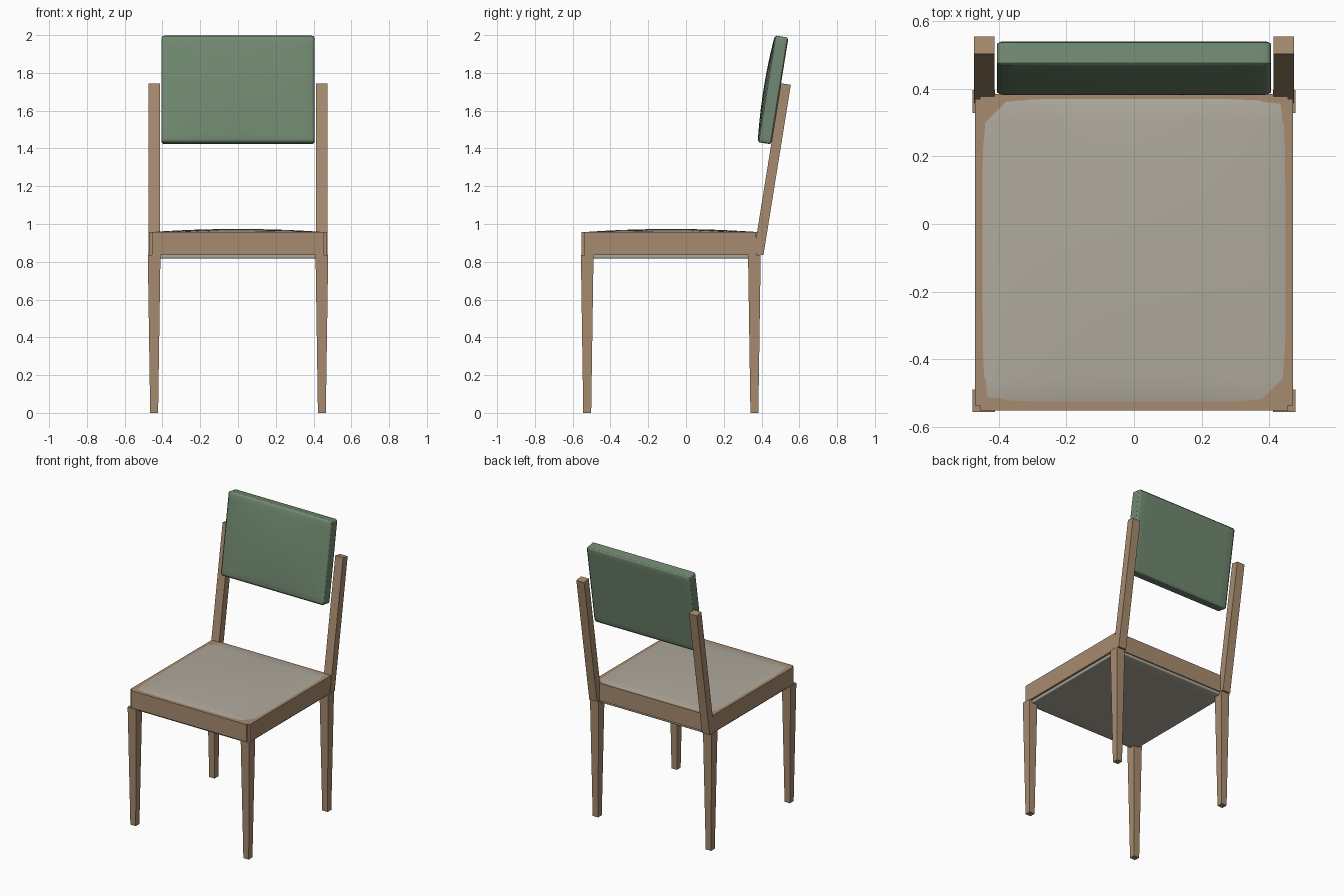
import bpy, bmesh, math
from mathutils import Matrix, Vector

if "Cube" in bpy.data.objects:
    bpy.data.objects.remove(bpy.data.objects["Cube"])


def material(name, rgb):
    m = bpy.data.materials.new(name)
    m.diffuse_color = (*rgb, 1)
    m.use_nodes = True
    m.node_tree.nodes["Principled BSDF"].inputs["Base Color"].default_value = m.diffuse_color
    return m


WOOD = material("light wood", (0.39, 0.26, 0.16))
GREEN = material("green fabric", (0.165, 0.25, 0.165))
GREY = material("warm grey fabric", (0.43, 0.40, 0.335))


def finish(bm, name, mat):
    bmesh.ops.recalc_face_normals(bm, faces=bm.faces)
    me = bpy.data.meshes.new(name)
    bm.to_mesh(me)
    bm.free()
    ob = bpy.data.objects.new(name, me)
    ob.data.materials.append(mat)
    bpy.context.collection.objects.link(ob)
    return ob


def loft(name, bottom, top, mat):
    """Solid between two matching outlines."""
    bm = bmesh.new()
    a = [bm.verts.new(p) for p in bottom]
    b = [bm.verts.new(p) for p in top]
    bm.faces.new(a)
    bm.faces.new(b)
    n = len(a)
    for i in range(n):
        j = (i + 1) % n
        bm.faces.new((a[i], a[j], b[j], b[i]))
    return finish(bm, name, mat)


def rect(cx, cy, h, z):
    return [(cx + sx * h, cy + sy * h, z)
            for sx, sy in ((-1, -1), (1, -1), (1, 1), (-1, 1))]


def pillow(name, size, bulge, bevel, matrix, mat):
    """Box with rounded edges whose local top swells gently."""
    bm = bmesh.new()
    bmesh.ops.create_cube(bm, size=1)
    bmesh.ops.subdivide_edges(bm, edges=bm.edges[:], cuts=11, use_grid_fill=True)
    for v in bm.verts:
        u, w, top = 2 * v.co.x, 2 * v.co.y, v.co.z > 0.499
        v.co = Vector((v.co.x * size[0], v.co.y * size[1], v.co.z * size[2]))
        if top:
            v.co.z += bulge * (1 - u * u) * (1 - w * w)
    bm.normal_update()
    sharp = [e for e in bm.edges if e.calc_face_angle(0) > 1.0]
    bmesh.ops.bevel(bm, geom=sharp, offset=bevel, segments=3, profile=0.5,
                    affect='EDGES')
    bm.transform(matrix)
    ob = finish(bm, name, mat)
    bpy.ops.object.select_all(action='DESELECT')
    ob.select_set(True)
    bpy.context.view_layer.objects.active = ob
    bpy.ops.object.shade_smooth_by_angle(angle=math.radians(35))
    return ob


# Tapered legs and leaning back posts
for s, side in ((-1, "left"), (1, "right")):
    for y, end in ((-0.523, "front"), (0.362, "back")):
        loft(f"{end}_leg_{side}", rect(s * 0.444, y, 0.021, 0),
             rect(s * 0.444, y, 0.0335, 0.837), WOOD)
    profile = [(0.358, 0.843), (0.410, 0.835), (0.555, 1.737), (0.503, 1.745)]
    loft(f"back_post_{side}", [(s * 0.412, y, z) for y, z in profile],
         [(s * 0.473, y, z) for y, z in profile], WOOD)

# Seat frame with small notches at the corners
X, Y0, Y1, N = 0.47, -0.552, 0.385, 0.015
outline = [(-X + N, Y0), (X - N, Y0), (X - N, Y0 + N), (X, Y0 + N),
           (X, Y1 - N), (X - N, Y1 - N), (X - N, Y1), (-X + N, Y1),
           (-X + N, Y1 - N), (-X, Y1 - N), (-X, Y0 + N), (-X + N, Y0 + N)]
loft("seat_frame", [(x, y, 0.835) for x, y in outline],
     [(x, y, 0.958) for x, y in outline], WOOD)

# Seat cushion, showing above and below the frame
pillow("seat_cushion", (0.91, 0.91, 0.141), 0.016, 0.008,
       Matrix.Translation((0, -0.078, 0.8872)), GREY)

# Leaning backrest pad
pillow("backrest", (0.81, 0.572, 0.073), 0.014, 0.015,
       Matrix.Translation((0, 0.461, 1.71)) @ Matrix.Rotation(math.radians(90 - 9.1), 4, 'X'),
       GREEN)
